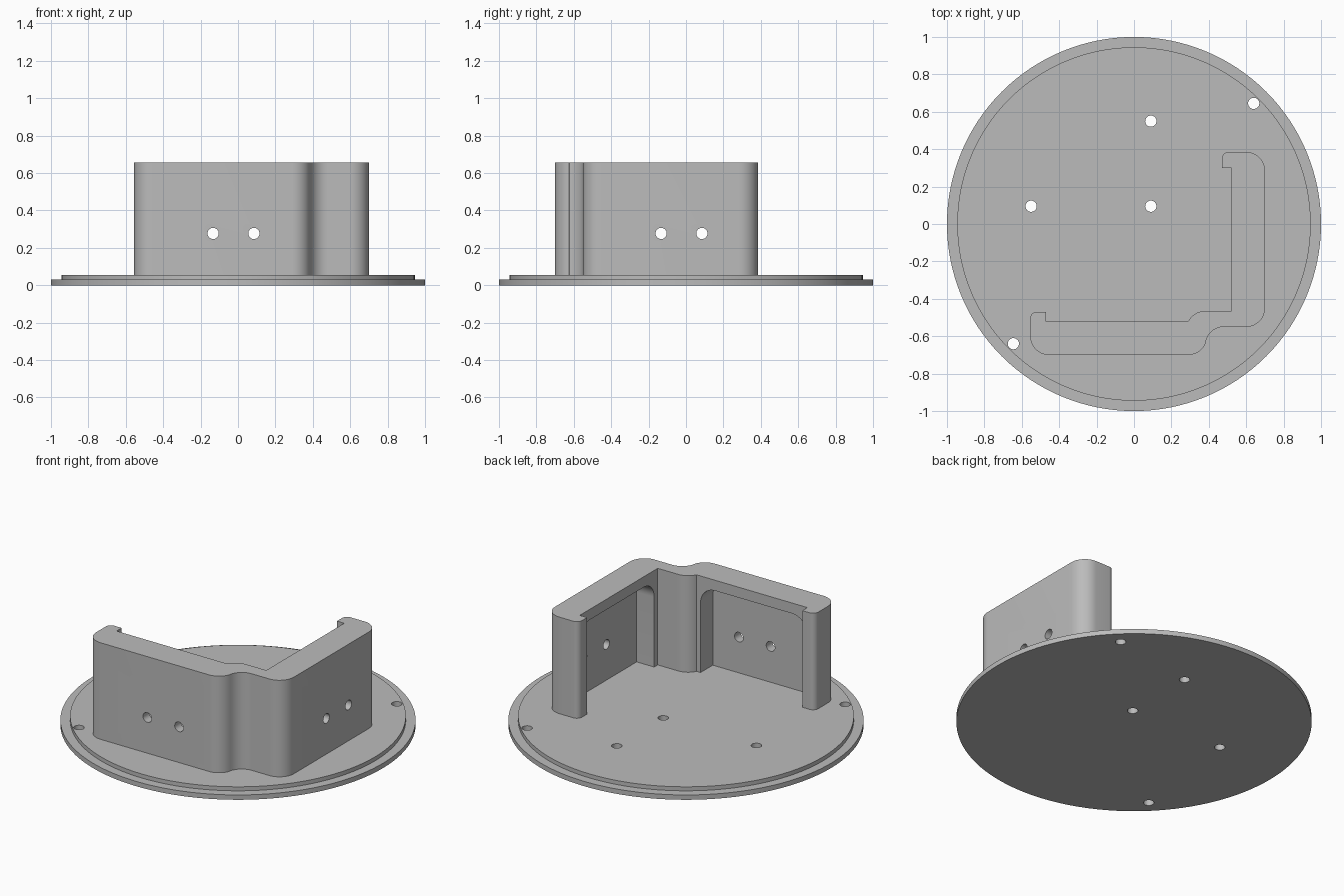
import bpy, bmesh, math

if "Cube" in bpy.data.objects:
    bpy.data.objects.remove(bpy.data.objects["Cube"], do_unlink=True)

grey = bpy.data.materials.new("light grey")
grey.use_nodes = True
colour = (0.5, 0.5, 0.5, 1)
grey.diffuse_color = colour
grey.node_tree.nodes["Principled BSDF"].inputs["Base Color"].default_value = colour

# Maps profile coordinates and depth to space, by extrusion axis
AXES = {"x": lambda u, v, d: (d, u, v),
        "y": lambda u, v, d: (u, d, v),
        "z": lambda u, v, d: (u, v, d)}


def arc(cx, cy, r, start, end, steps=12):
    angles = [math.radians(start + (end - start) * i / steps) for i in range(steps + 1)]
    return [(cx + r * math.cos(a), cy + r * math.sin(a)) for a in angles]


def circle(cx, cy, r, sides=32):
    return arc(cx, cy, r, 0, 360, sides)[:-1]


def prism(name, profile, axis, low, high):
    """Extrude a closed profile along an axis."""
    bm = bmesh.new()
    place = AXES[axis]
    face = bm.faces.new([bm.verts.new(place(u, v, low)) for u, v in profile])
    new = bmesh.ops.extrude_face_region(bm, geom=[face])["geom"]
    shift = place(0, 0, high - low)
    bmesh.ops.translate(bm, vec=shift, verts=[g for g in new if isinstance(g, bmesh.types.BMVert)])
    bmesh.ops.recalc_face_normals(bm, faces=bm.faces)
    mesh = bpy.data.meshes.new(name)
    bm.to_mesh(mesh)
    bm.free()
    mesh.materials.append(grey)
    obj = bpy.data.objects.new(name, mesh)
    bpy.context.collection.objects.link(obj)
    return obj


def activate(obj):
    bpy.ops.object.select_all(action="DESELECT")
    obj.select_set(True)
    bpy.context.view_layer.objects.active = obj


def cut(target, cutter):
    cutter.hide_render = True
    mod = target.modifiers.new("cut", "BOOLEAN")
    mod.operation = "DIFFERENCE"
    mod.solver = "EXACT"
    mod.object = cutter
    activate(target)
    bpy.ops.object.modifier_apply(modifier=mod.name)
    bpy.data.objects.remove(cutter, do_unlink=True)


def smooth(obj):
    activate(obj)
    bpy.ops.object.shade_smooth_by_angle(angle=math.radians(30))


# Round stepped base, turned from a profile
bm = bmesh.new()
rings = []
for r, z in [(1, 0), (1, 0.03), (0.945, 0.03), (0.945, 0.055)]:
    rings.append([bm.verts.new((x, y, z)) for x, y in circle(0, 0, r, 128)])
for a, b in zip(rings, rings[1:]):
    for i in range(len(a)):
        j = (i + 1) % len(a)
        bm.faces.new((a[i], a[j], b[j], b[i]))
bm.faces.new(rings[0])
bm.faces.new(rings[-1])
bmesh.ops.recalc_face_normals(bm, faces=bm.faces)
mesh = bpy.data.meshes.new("base_plate")
bm.to_mesh(mesh)
bm.free()
mesh.materials.append(grey)
base = bpy.data.objects.new("base_plate", mesh)
bpy.context.collection.objects.link(base)

# Screw holes through the base
for x, y in [(0.64, 0.645), (-0.645, -0.64), (0.09, 0.55), (0.09, 0.095), (-0.55, 0.095)]:
    cut(base, prism("hole_cutter", circle(x, y, 0.03), "z", -0.1, 0.2))
smooth(base)

# Corner wall outline: inner side, side hook, outer side with S-bend, front hook
outline = [(-0.47, -0.47), (-0.47, -0.52)]
outline += arc(0.38, -0.565, 0.1, 153, 90)
outline += [(0.52, -0.465), (0.52, 0.3), (0.47, 0.3)]
outline += arc(0.505, 0.35, 0.035, 180, 90)
outline += arc(0.6, 0.285, 0.1, 90, 0)
outline += arc(0.6, -0.45, 0.1, 0, -90)
outline += arc(0.48, -0.648, 0.098, 90, 165)
outline += arc(0.29, -0.6, 0.1, -15, -90)
outline += arc(-0.455, -0.6, 0.1, 270, 180)
outline += arc(-0.52, -0.505, 0.035, 180, 90)
wall = prism("corner_wall", outline, "z", 0.045, 0.655)


def pocket(start, end, top=0.59, r=0.1):
    return ([(start, 0), (end, 0)] + arc(end - r, top - r, r, 0, 90)
            + arc(start + r, top - r, r, 90, 180))


# Round-topped pockets in the inner faces
cut(wall, prism("front_pocket_cutter", pocket(-0.465, 0.264), "y", -0.64, -0.4))
cut(wall, prism("side_pocket_cutter", pocket(-0.43, 0.295), "x", 0.4, 0.64))

# Paired screw holes through both wall panels
for u in (-0.133, 0.085):
    cut(wall, prism("hole_cutter", circle(u, 0.277, 0.03), "y", -0.8, -0.56))
    cut(wall, prism("hole_cutter", circle(u, 0.277, 0.03), "x", 0.56, 0.8))
smooth(wall)
